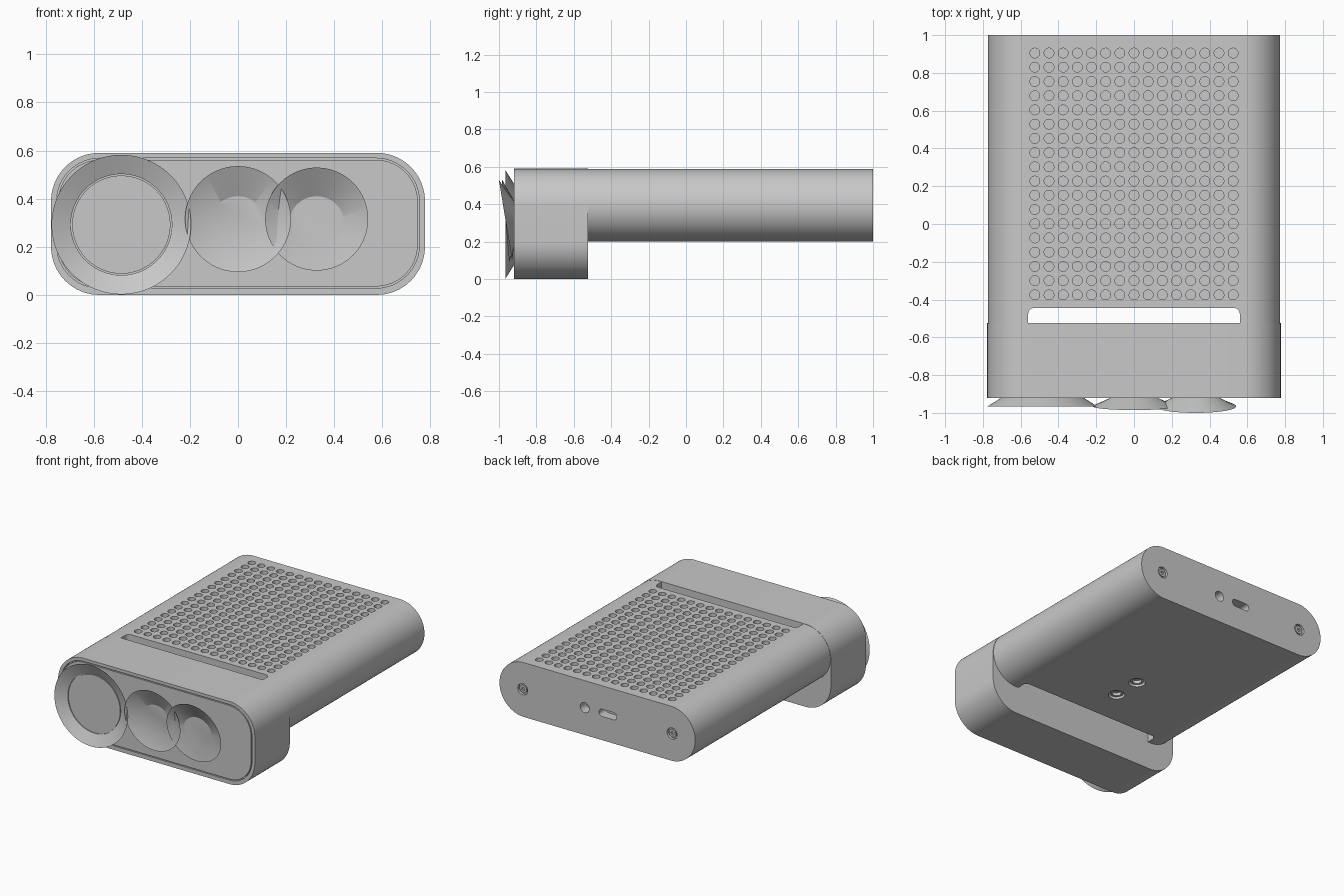
import bpy, bmesh, math

cube = bpy.data.objects.get("Cube")
if cube:
    bpy.data.objects.remove(cube, do_unlink=True)

grey = bpy.data.materials.new("Satin grey")
grey.use_nodes = True
tone = (0.58, 0.58, 0.58, 1)
grey.diffuse_color = tone
grey.node_tree.nodes["Principled BSDF"].inputs["Base Color"].default_value = tone

FRONT, BACK, JOIN = -0.92, 1.0, -0.525
MID_Z = 0.395


def rounded(cx, cy, hw, hh, r, steps):
    """Outline of a rounded rectangle; hw = hh = r gives a circle."""
    pts = []
    for k, (sx, sy) in enumerate(((1, 1), (-1, 1), (-1, -1), (1, -1))):
        for i in range(steps + 1):
            a = math.pi / 2 * (k + i / steps)
            p = (cx + sx * (hw - r) + r * math.cos(a),
                 cy + sy * (hh - r) + r * math.sin(a))
            if not pts or math.dist(p, pts[-1]) > 1e-5:
                pts.append(p)
    if math.dist(pts[0], pts[-1]) < 1e-5:
        pts.pop()
    return pts


def place(axis, u, v, d):
    return (u, d, v) if axis == "y" else (u, v, d)


def prism(bm, outline, axis, start, end):
    rings = [[bm.verts.new(place(axis, u, v, d)) for u, v in outline]
             for d in (start, end)]
    skin(bm, rings)


def skin(bm, rings):
    n = len(rings[0])
    for a, b in zip(rings, rings[1:]):
        for i in range(n):
            j = (i + 1) % n
            bm.faces.new((a[i], a[j], b[j], b[i]))
    bm.faces.new(rings[0])
    bm.faces.new(rings[-1])


def finish(name, bm):
    bmesh.ops.recalc_face_normals(bm, faces=bm.faces)
    mesh = bpy.data.meshes.new(name)
    bm.to_mesh(mesh)
    bm.free()
    mesh.materials.append(grey)
    obj = bpy.data.objects.new(name, mesh)
    bpy.context.collection.objects.link(obj)
    return obj


def smooth(obj):
    bpy.ops.object.select_all(action="DESELECT")
    obj.select_set(True)
    bpy.context.view_layer.objects.active = obj
    bpy.ops.object.shade_smooth_by_angle(angle=math.radians(25))


def block(name, outline, axis, start, end):
    bm = bmesh.new()
    prism(bm, outline, axis, start, end)
    return finish(name, bm)


def cut(obj, bm):
    cutter = finish("cutter", bm)
    cutter.hide_render = True
    mod = obj.modifiers.new("cut", "BOOLEAN")
    mod.operation, mod.solver, mod.object = "DIFFERENCE", "EXACT", cutter
    bpy.context.view_layer.objects.active = obj
    bpy.ops.object.modifier_apply(modifier=mod.name)
    bpy.data.objects.remove(cutter, do_unlink=True)


def turned(name, axis, cx, profile, n=64):
    """Rings of (radius, depth, centre height, tilt) joined into one skin."""
    bm = bmesh.new()
    rings = []
    for r, d, cv, tilt in profile:
        ring = []
        for i in range(n):
            a = math.tau * i / n
            ring.append(bm.verts.new(place(
                axis, cx + r * math.cos(a), cv + r * math.sin(a),
                d - tilt * math.sin(a))))
        rings.append(ring)
    skin(bm, rings)
    smooth(finish(name, bm))


def circle(cx, cy, r, steps=5):
    return rounded(cx, cy, r, r, r, steps)


# Long housing
housing = block("housing", rounded(0, 0.394, 0.773, 0.194, 0.193, 20),
                "y", JOIN - 0.005, BACK)
bm = bmesh.new()
# Vent grid in the top
for col in range(15):
    for row in range(18):
        prism(bm, circle(-0.525 + 0.075 * col, -0.375 + 0.0753 * row, 0.026),
              "z", 0.53, 0.65)
# Slot behind the head
prism(bm, rounded(0, -0.545, 0.56, 0.1, 0.03, 6), "z", 0.1, 0.7)
# Rear sockets and screw recesses
prism(bm, circle(0.1, MID_Z, 0.036), "y", 0.93, 1.1)
prism(bm, rounded(-0.083, MID_Z, 0.07, 0.026, 0.025, 6), "y", 0.93, 1.1)
screws = (-0.59, 0.59)
for x in screws:
    prism(bm, circle(x, MID_Z, 0.04), "y", 0.98, 1.1)
# Mount recesses underneath
mounts = (-0.18, 0.03)
for y in mounts:
    prism(bm, circle(0, y, 0.055, 8), "z", 0.1, 0.235)
cut(housing, bm)
smooth(housing)

# Head with a recessed front
head = block("head", rounded(0, 0.295, 0.777, 0.295, 0.2, 20),
             "y", FRONT, JOIN)
bm = bmesh.new()
prism(bm, rounded(0, 0.298, 0.754, 0.27, 0.18, 16), "y", FRONT - 0.1, FRONT + 0.03)
cut(head, bm)
smooth(head)
smooth(block("front_plate", rounded(0, 0.298, 0.747, 0.263, 0.173, 16),
             "y", FRONT, FRONT + 0.035))

# Large flared lens with a grooved glass disc
h = 0.292
turned("large_lens", "y", -0.485, [
    (0.215, -0.91, h, 0), (0.218, FRONT, h, 0), (0.29, -0.965, h, 0),
    (0.21, -0.928, h, 0), (0.21, -0.921, h, 0), (0.204, -0.921, h, 0),
    (0.204, -0.928, h, 0)], 96)

# Two smaller lenses with tilted rims
for name, x, r, tilt in (("middle_lens", 0, 0.22, 0.02),
                         ("side_lens", 0.327, 0.214, 0.035)):
    turned(name, "y", x, [
        (0.122, -0.91, 0.295, 0), (0.125, FRONT, 0.295, 0),
        (r, -0.965, 0.315, tilt), (0.115, -0.924, 0.295, 0)], 80)

# Rear screws
for x in screws:
    turned("rear_screw", "y", x, [
        (0.028, 0.975, MID_Z, 0), (0.028, 0.995, MID_Z, 0),
        (0.012, 0.995, MID_Z, 0), (0.012, 0.983, MID_Z, 0)], 20)

# Threaded mounts underneath
for y in mounts:
    turned("mount_insert", "z", 0, [
        (0.045, 0.24, y, 0), (0.045, 0.21, y, 0),
        (0.03, 0.21, y, 0), (0.03, 0.232, y, 0)], 32)
